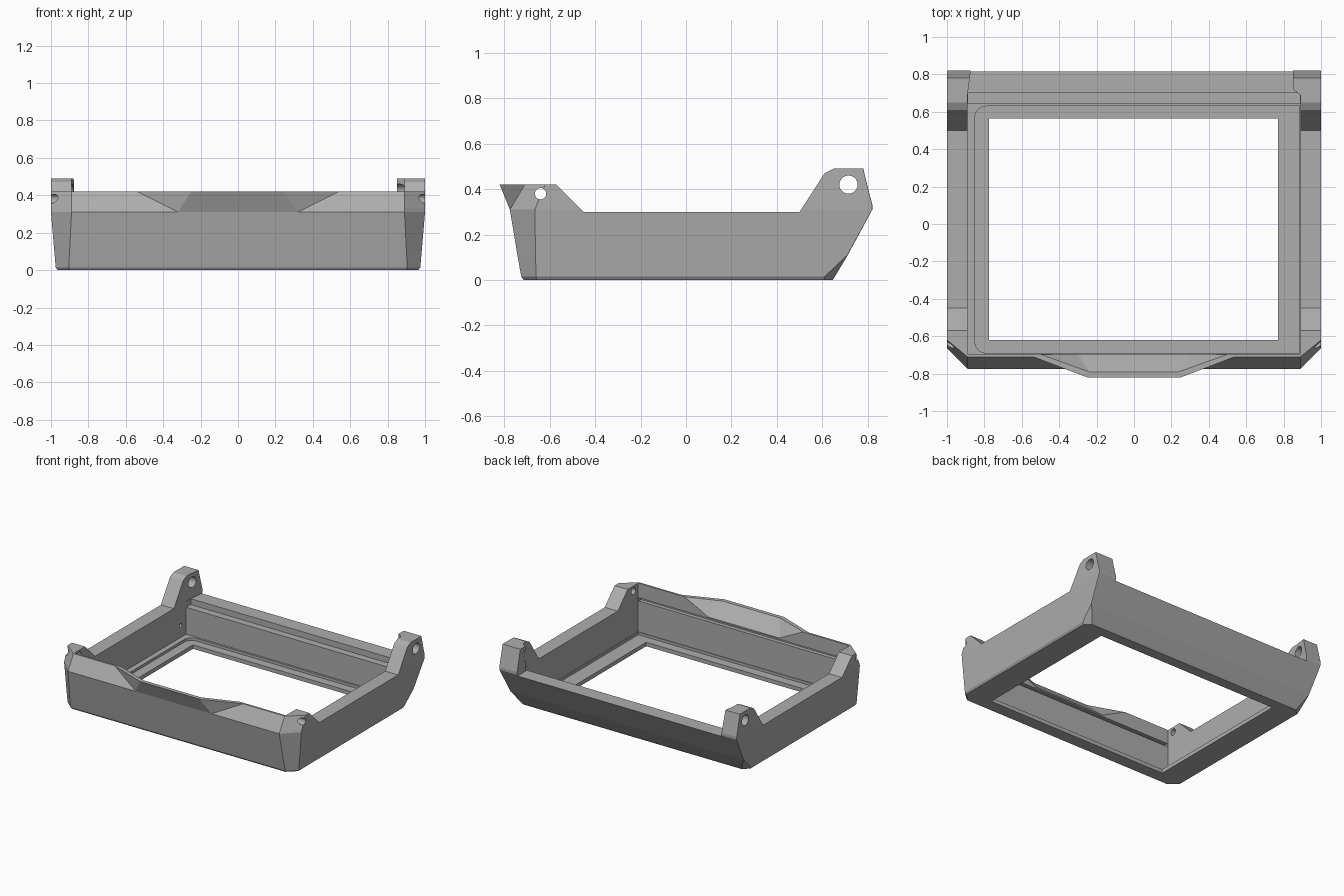
import bpy, bmesh, math
from mathutils import Vector

old = bpy.data.objects.get("Cube")
if old:
    bpy.data.objects.remove(old, do_unlink=True)

grey = bpy.data.materials.new("plain_grey")
grey.use_nodes = True
colour = (0.42, 0.42, 0.42, 1)
grey.diffuse_color = colour
grey.node_tree.nodes["Principled BSDF"].inputs["Base Color"].default_value = colour


def finish(name, bm):
    bmesh.ops.recalc_face_normals(bm, faces=bm.faces)
    mesh = bpy.data.meshes.new(name)
    bm.to_mesh(mesh)
    bm.free()
    mesh.materials.append(grey)
    ob = bpy.data.objects.new(name, mesh)
    bpy.context.collection.objects.link(ob)
    return ob


def loft(name, rings):
    bm = bmesh.new()
    loops = [[bm.verts.new(p) for p in ring] for ring in rings]
    n = len(loops[0])
    for a, b in zip(loops, loops[1:]):
        for i in range(n):
            j = (i + 1) % n
            bm.faces.new((a[i], a[j], b[j], b[i]))
    bm.faces.new(loops[0])
    bm.faces.new(loops[-1])
    return finish(name, bm)


def plan_prism(name, outline, z0, z1):
    return loft(name, [[(x, y, z) for x, y in outline] for z in (z0, z1)])


def side_prism(name, profile, x0, x1):
    return loft(name, [[(x, y, z) for y, z in profile] for x in (x0, x1)])


def box(name, x0, x1, y0, y1, z0, z1):
    return plan_prism(name, [(x0, y0), (x1, y0), (x1, y1), (x0, y1)], z0, z1)


def hull(name, half):
    bm = bmesh.new()
    for x, y, z in half:
        for s in (-1, 1):
            bm.verts.new((s * x, y, z))
    bmesh.ops.convex_hull(bm, input=bm.verts)
    return finish(name, bm)


def circle(cy, cz, r, n=32):
    return [(cy + r * math.cos(2 * math.pi * i / n),
             cz + r * math.sin(2 * math.pi * i / n)) for i in range(n)]


def combine(target, tool, operation="DIFFERENCE"):
    tool.hide_render = True
    mod = target.modifiers.new("combine", "BOOLEAN")
    mod.operation = operation
    mod.solver = "EXACT"
    mod.object = tool
    bpy.context.view_layer.objects.active = target
    bpy.ops.object.modifier_apply(modifier=mod.name)
    bpy.data.objects.remove(tool, do_unlink=True)


# Outer shell: height, then front, side front, side rear and back corners
levels = [
    (0.00, (.90, -.715), (.965, -.655), (.965, .605), (.92, .645)),
    (.015, (.905, -.725), (.975, -.66), (.975, .61), (.93, .655)),
    (.11, (.90, -.742), (.983, -.662), (.983, .710), (.98, .712)),
    (.31, (.89, -.775), (1, -.665), (1, .819), (.995, .82)),
    (.33, (.89, -.763), (1, -.657), (1, .819), (.995, .82)),
    (.42, (.89, -.71), (1, -.62), (1, .796), (.995, .797)),
    (.49, (.89, -.67), (1, -.58), (1, .779), (.995, .78)),
]
rings = []
for z, *half in levels:
    right = [(x, y, z) for x, y in half]
    rings.append(right + [(-x, y, z) for x, y, z in reversed(right)])
frame = loft("bezel_frame", rings)

# Side silhouette: low walls between the raised front and the rear ears
combine(frame, side_prism("side_cut", [
    (-1, .42), (-.57, .42), (-.45, .30), (.50, .30), (.61, .47),
    (.65, .49), (.65, .6), (-1, .6)], -1.2, 1.2))

# Flared lip at the middle of the front
combine(frame, hull("front_lip", [
    (.32, -.775, .31), (.25, -.82, .42), (.54, -.71, .42),
    (.54, -.66, .42), (.32, -.66, .31)]), "UNION")

# Interior: upper opening between the ears, rear step, main cavity
combine(frame, plan_prism("upper_opening", [
    (-.89, -.695), (.89, -.695), (.89, .69), (.85, .72),
    (.85, 1), (-.85, 1), (-.89, .69)], .30, .6))
combine(frame, box("rear_step", -.888, .888, 0, .70, .255, .32))
combine(frame, box("cavity", -.89, .89, -.695, .645, .05, .32))

# Scooped inner face of the lip
combine(frame, hull("lip_scoop", [
    (.50, -.697, .42), (.24, -.79, .42), (.50, -.697, .5), (.24, -.79, .5),
    (.30, -.695, .32), (.50, -.6, .5), (.30, -.6, .32)]))

# Groove along the inside of the front wall
combine(frame, box("front_groove", -.885, .885, -.725, -.6, .285, .31))

# Floor recess, rounded at one end, and the window
recess = [(.885, -.69), (.885, .63)]
r = .06
for cy, start in ((.63 - r, 90), (-.69 + r, 180)):
    for i in range(9):
        a = math.radians(start + i * 11.25)
        recess.append((-.85 + r + r * math.cos(a), cy + r * math.sin(a)))
combine(frame, plan_prism("floor_recess", recess, .03, .2))
combine(frame, box("window", -.775, .77, -.62, .565, -.1, .2))

# Pin holes in the ears and front corners
for s in (-1, 1):
    combine(frame, side_prism("ear_hole", circle(.715, .42, .04), s * .8, s * 1.1))
    combine(frame, side_prism("corner_hole", circle(-.64, .38, .025), s * .8, s * 1.1))

# Small blind hole inside the side wall
combine(frame, side_prism("blind_hole", circle(.58, .14, .015, 16), -.92, -.8))

for poly in frame.data.polygons:
    poly.use_smooth = False
    poly.material_index = 0
